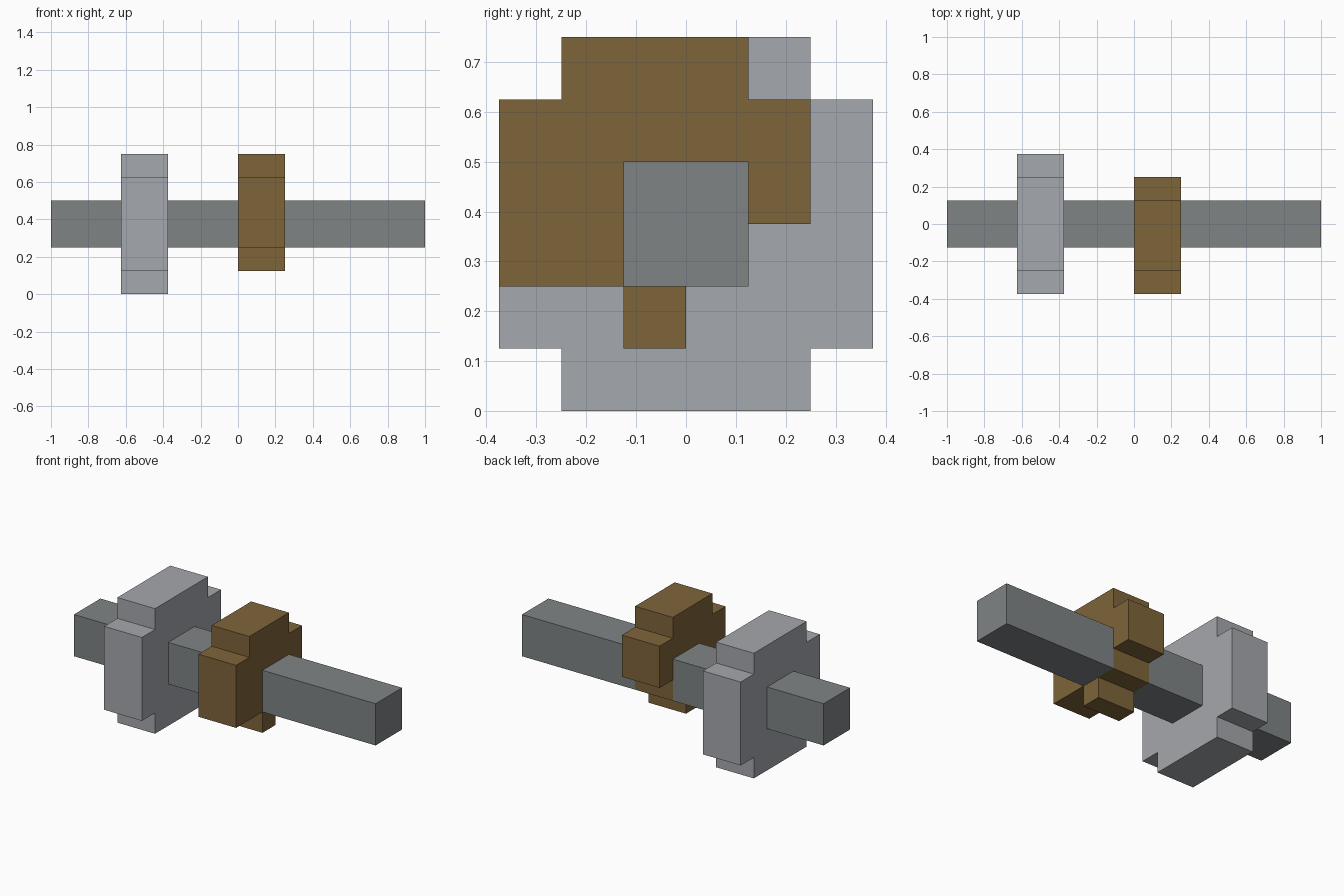
import bpy
import bmesh

cube = bpy.data.objects.get("Cube")
if cube:
    bpy.data.objects.remove(cube, do_unlink=True)


def linear(c):
    c /= 255
    return c / 12.92 if c <= 0.04045 else ((c + 0.055) / 1.055) ** 2.4


def material(name, rgb):
    colour = [linear(c) for c in rgb] + [1.0]
    mat = bpy.data.materials.new(name)
    mat.use_nodes = True
    mat.diffuse_color = colour
    bsdf = next(n for n in mat.node_tree.nodes if n.type == 'BSDF_PRINCIPLED')
    bsdf.inputs["Base Color"].default_value = colour
    return mat


def extrude_along_x(name, profile, x0, x1, mat):
    """Extrude a (y, z) outline, in grid units of one eighth, from x0 to x1."""
    bm = bmesh.new()
    face = bm.faces.new([bm.verts.new((x0 * U, y * U, z * U)) for y, z in profile])
    result = bmesh.ops.extrude_face_region(bm, geom=[face], use_keep_orig=True)
    moved = [v for v in result["geom"] if isinstance(v, bmesh.types.BMVert)]
    bmesh.ops.translate(bm, verts=moved, vec=((x1 - x0) * U, 0, 0))
    bmesh.ops.recalc_face_normals(bm, faces=bm.faces)
    mesh = bpy.data.meshes.new(name)
    bm.to_mesh(mesh)
    bm.free()
    mesh.materials.append(mat)
    obj = bpy.data.objects.new(name, mesh)
    bpy.context.collection.objects.link(obj)
    return obj


U = 0.125
dark_grey = material("dark_grey", (128, 132, 133))
light_grey = material("light_grey", (165, 168, 173))
brown = material("brown", (127, 101, 58))

# Square shaft, interrupted by the collar
square = [(-1, 2), (1, 2), (1, 4), (-1, 4)]
extrude_along_x("shaft_right", square, -8, 0, dark_grey)
extrude_along_x("shaft_left", square, 2, 8, dark_grey)

# Wheel with notched corners: one quarter, mirrored around its centre
quarter = [(3, 2), (2, 2), (2, 3)]
half = quarter + [(-y, z) for y, z in reversed(quarter)]
wheel = half + [(-y, -z) for y, z in half]
extrude_along_x("wheel", [(y, z + 3) for y, z in wheel], -5, -3, light_grey)

# Irregular stepped collar
collar = [(-2, 6), (1, 6), (1, 5), (2, 5), (2, 3), (1, 3), (1, 2),
          (0, 2), (0, 1), (-1, 1), (-1, 2), (-3, 2), (-3, 5), (-2, 5)]
extrude_along_x("collar", collar, 0, 2, brown)
